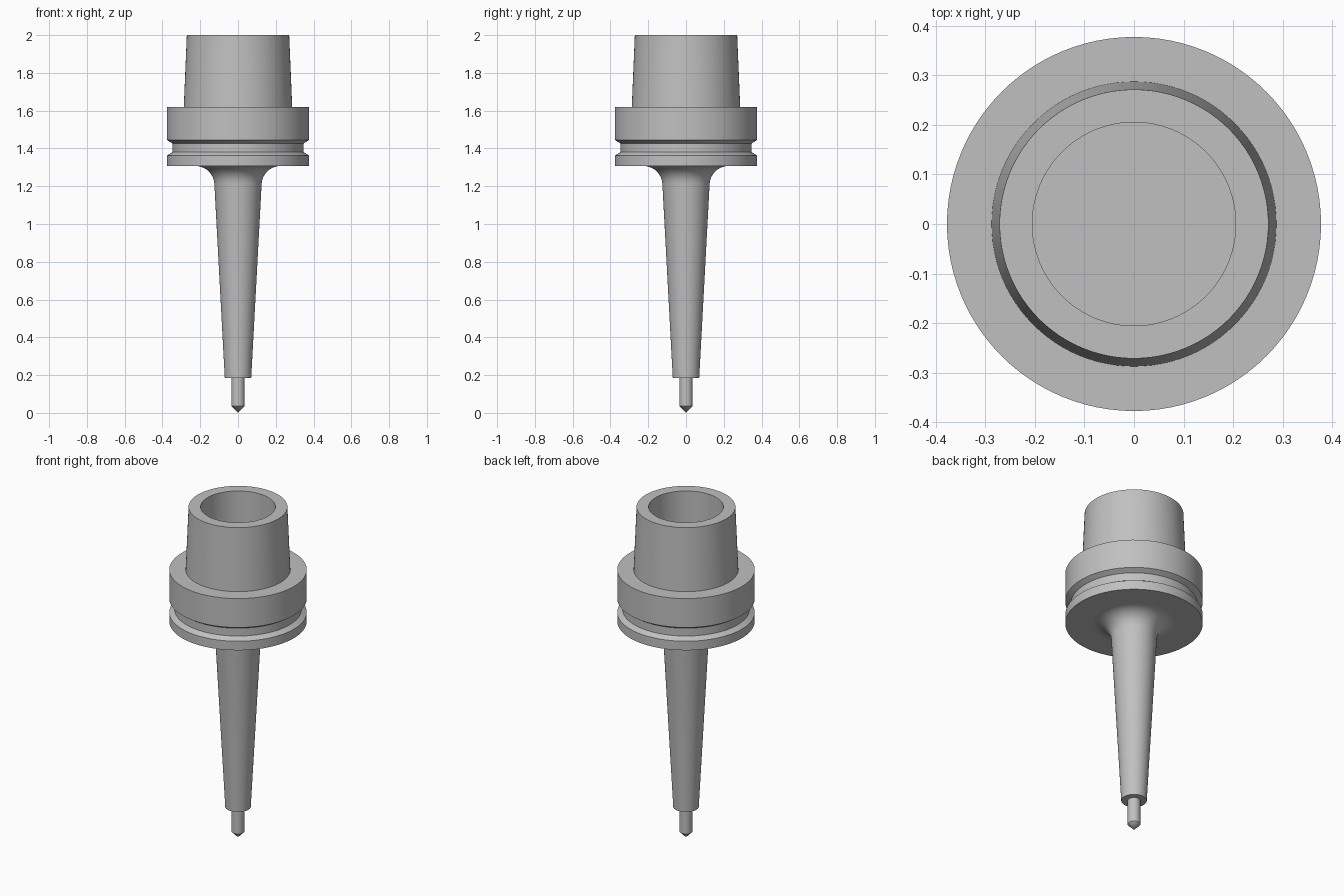
import bpy, bmesh, math

SEGMENTS = 96

cube = bpy.data.objects.get("Cube")
if cube:
    bpy.data.objects.remove(cube, do_unlink=True)

steel = bpy.data.materials.new("steel grey")
steel.use_nodes = True
color = (0.53, 0.53, 0.53, 1)
steel.diffuse_color = color
steel.node_tree.nodes["Principled BSDF"].inputs["Base Color"].default_value = color


def lathe(name, profile):
    """Spin a (radius, height) profile, on-axis at both ends, about z."""
    bm = bmesh.new()
    verts = [bm.verts.new((r, 0, z)) for r, z in profile]
    edges = [bm.edges.new(pair) for pair in zip(verts, verts[1:])]
    bmesh.ops.spin(bm, geom=verts + edges, cent=(0, 0, 0), axis=(0, 0, 1),
                   angle=math.tau, steps=SEGMENTS, use_merge=True)
    bmesh.ops.remove_doubles(bm, verts=bm.verts, dist=1e-5)
    bmesh.ops.recalc_face_normals(bm, faces=bm.faces)
    mesh = bpy.data.meshes.new(name)
    bm.to_mesh(mesh)
    bm.free()
    mesh.materials.append(steel)
    obj = bpy.data.objects.new(name, mesh)
    bpy.context.collection.objects.link(obj)
    bpy.ops.object.select_all(action="DESELECT")
    obj.select_set(True)
    bpy.context.view_layer.objects.active = obj
    bpy.ops.object.shade_smooth_by_angle(angle=math.radians(25))
    return obj


# Pointed cutting pin
lathe("drill_pin", [(0, 0), (0.035, 0.036), (0.035, 0.19), (0, 0.19)])

# Slender tapered neck, flaring through a quarter-round fillet into the flange
fillet_radius, flange_bottom = 0.1, 1.307
fillet = []
for i in range(13):
    a = math.radians(177 - 87 * i / 12)
    fillet.append((0.225 + fillet_radius * math.cos(a),
                   flange_bottom - fillet_radius + fillet_radius * math.sin(a)))
lathe("tapered_neck", [(0, 0.185), (0.07, 0.185)] + fillet + [(0, flange_bottom)])

# Grooved flange and hollow tapered shank in one turned piece
lathe("flange_and_shank", [
    (0, flange_bottom), (0.377, flange_bottom), (0.377, 1.362),
    (0.348, 1.38), (0.348, 1.427), (0.377, 1.445),
    (0.377, 1.62), (0.287, 1.62), (0.271, 2.0),
    (0.205, 2.0), (0.205, 1.62), (0, 1.62),
])
